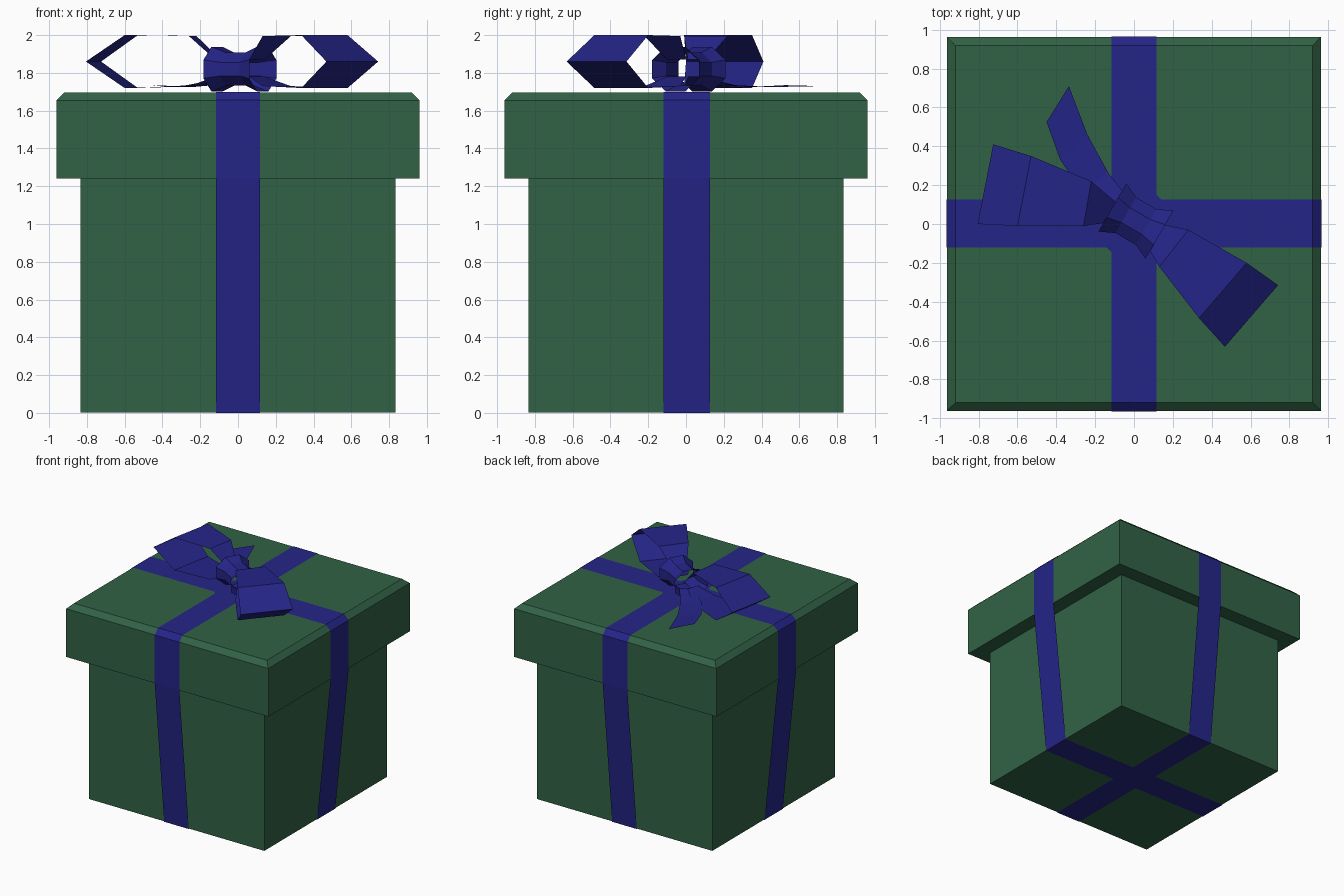
import bpy, bmesh, math
from mathutils import Vector, Matrix

if "Cube" in bpy.data.objects:
    bpy.data.objects.remove(bpy.data.objects["Cube"])


def material(name, rgb):
    m = bpy.data.materials.new(name)
    m.diffuse_color = (*rgb, 1)
    m.use_nodes = True
    m.node_tree.nodes["Principled BSDF"].inputs["Base Color"].default_value = m.diffuse_color
    return m


GREEN = material("dark green card", (0.031, 0.122, 0.060))
BLUE = material("deep blue ribbon", (0.018, 0.018, 0.25))


def add_mesh(name, verts, faces, mat):
    me = bpy.data.meshes.new(name)
    me.from_pydata([tuple(v) for v in verts], [], faces)
    bm = bmesh.new()
    bm.from_mesh(me)
    bmesh.ops.recalc_face_normals(bm, faces=bm.faces)
    bm.to_mesh(me)
    bm.free()
    me.materials.append(mat)
    ob = bpy.data.objects.new(name, me)
    bpy.context.collection.objects.link(ob)
    return ob


def square_stack(name, levels, mat):
    """Closed solid from square sections given as (half width, z)."""
    verts = [(sx * r, sy * r, z) for r, z in levels
             for sx, sy in ((-1, -1), (1, -1), (1, 1), (-1, 1))]
    n = len(levels)
    faces = [(0, 1, 2, 3), tuple(range(4 * n - 4, 4 * n))]
    for k in range(n - 1):
        for i in range(4):
            j = (i + 1) % 4
            faces.append((4*k + i, 4*k + j, 4*k + 4 + j, 4*k + 4 + i))
    return add_mesh(name, verts, faces, mat)


def strip(name, pairs, mat, closed=False):
    """Thin ribbon through pairs of edge points."""
    verts = [p for pair in pairs for p in pair]
    n = len(pairs)
    faces = []
    for i in range(n if closed else n - 1):
        j = (i + 1) % n
        faces.append((2*i, 2*i + 1, 2*j + 1, 2*j))
    return add_mesh(name, verts, faces, mat)


# box and lid
square_stack("box_body", [(0.835, 0.003), (0.835, 1.25)], GREEN)
square_stack("box_lid", [(0.962, 1.24), (0.962, 1.655), (0.918, 1.697)], GREEN)

# ribbons wrapped round the box, taut from the lid rim to the base
side = [(0.837, 0.0), (0.965, 1.24), (0.965, 1.656), (0.919, 1.70)]
loop = side + [(-r, z) for r, z in reversed(side)]
strip("ribbon_across", [((r, -0.12, z), (r, 0.127, z)) for r, z in loop], BLUE, True)
strip("ribbon_along", [((-0.117, r, z), (0.117, r, z)) for r, z in loop], BLUE, True)
# small corner fillets where the ribbons cross
add_mesh("ribbon_crossing",
         [(x, y, 1.701) for x, y in ((-0.14, -0.12), (-0.117, -0.145), (0.117, -0.145),
          (0.14, -0.12), (0.14, 0.127), (0.117, 0.15), (-0.117, 0.15), (-0.14, 0.127))],
         [tuple(range(8))], BLUE)


def bow_loop(name, root, inner, outer, tip):
    """Six-sided bow loop; each argument is a pair of plan points."""
    path = [(root, 1.87), (inner, 1.995), (outer, 2.0), (tip, 1.86),
            (outer, 1.72), (inner, 1.73), (root, 1.78)]
    strip(name, [[(*p, z) for p in pair] for pair, z in path], BLUE)


bow_loop("bow_loop_left", ((-0.09, 0.11), (-0.12, 0.01)), ((-0.22, 0.22), (-0.26, -0.01)),
         ((-0.53, 0.35), (-0.60, -0.01)), ((-0.725, 0.41), (-0.805, 0.0)))
bow_loop("bow_loop_right", ((0.14, 0.0), (0.06, -0.10)), ((0.28, -0.03), (0.13, -0.22)),
         ((0.58, -0.20), (0.335, -0.485)), ((0.742, -0.315), (0.468, -0.632)))

# loose tail lying on the lid
strip("bow_tail", [((-0.10, 0.05, 1.77), (-0.02, 0.12, 1.77)),
                   ((-0.27, 0.17, 1.735), (-0.13, 0.26, 1.735)),
                   ((-0.38, 0.33, 1.725), (-0.24, 0.46, 1.725)),
                   ((-0.45, 0.525, 1.735), (-0.335, 0.71, 1.73))], BLUE)

# pinched eight-sided knot around the bow's axis
rot = Matrix.Rotation(math.radians(-30), 3, 'Z')
profile = [(-0.14, 1.0), (-0.06, 0.74), (0.06, 0.74), (0.14, 1.0)]
verts, faces = [], []
for s, k in profile:
    for i in range(8):
        a = math.tau * (i + 0.5) / 8
        p = rot @ Vector((s, 0.155 * k * math.cos(a), 0.128 * k * math.sin(a)))
        verts.append(p + Vector((0.01, 0.015, 1.82)))
for c in range(3):
    for i in range(8):
        j = (i + 1) % 8
        faces.append((8*c + i, 8*c + j, 8*c + 8 + j, 8*c + 8 + i))
add_mesh("bow_knot", verts, faces, BLUE)
